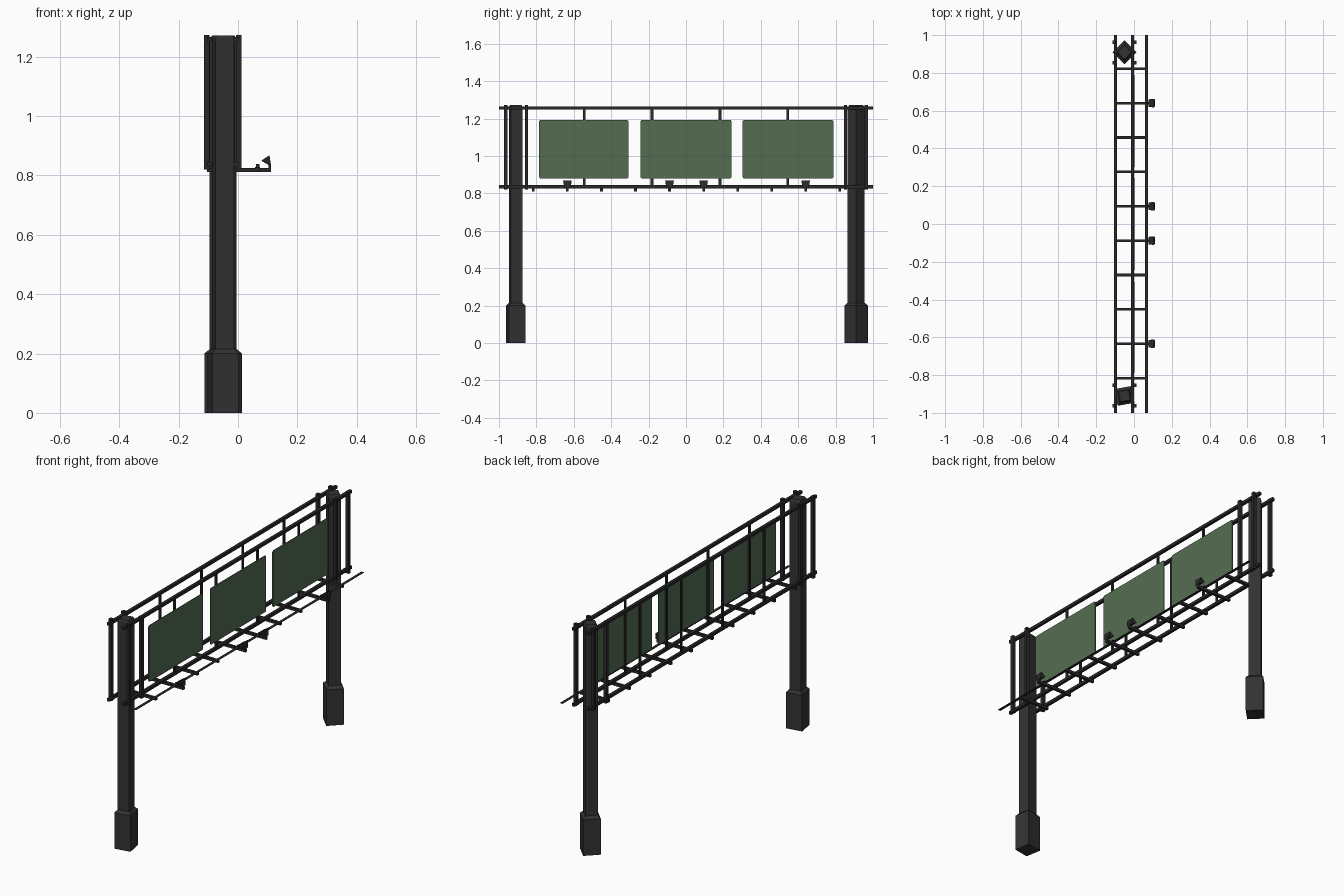
import bpy, bmesh, math
from mathutils import Matrix, Vector

cube = bpy.data.objects.get("Cube")
if cube:
    bpy.data.objects.remove(cube, do_unlink=True)


def make_material(name, color):
    mat = bpy.data.materials.new(name)
    mat.use_nodes = True
    rgba = (*color, 1)
    mat.diffuse_color = rgba
    mat.node_tree.nodes["Principled BSDF"].inputs["Base Color"].default_value = rgba
    return mat


post_grey = make_material("post grey", (0.032, 0.032, 0.032))
rail_grey = make_material("rail dark grey", (0.022, 0.022, 0.022))
sign_green = make_material("sign green", (0.09, 0.155, 0.083))


def finish(name, bm, mat):
    bmesh.ops.recalc_face_normals(bm, faces=bm.faces)
    mesh = bpy.data.meshes.new(name)
    bm.to_mesh(mesh)
    bm.free()
    mesh.materials.append(mat)
    obj = bpy.data.objects.new(name, mesh)
    bpy.context.collection.objects.link(obj)
    return obj


def box(name, x, y, z, mat):
    """Box from (low, high) pairs on each axis."""
    bm = bmesh.new()
    low, high = Vector((x[0], y[0], z[0])), Vector((x[1], y[1], z[1]))
    place = Matrix.Translation((low + high) / 2) @ Matrix.Diagonal((*(high - low), 1))
    bmesh.ops.create_cube(bm, size=1, matrix=place)
    return finish(name, bm, mat)


def around(center, size):
    return center - size / 2, center + size / 2


def post(name, y, turn):
    """Square post with a wider foot and a chamfered top."""
    bm = bmesh.new()
    rings = []
    for z, side in ((0, 0.09), (0.2, 0.09), (0.215, 0.064), (1.262, 0.064), (1.272, 0.052)):
        radius = side / math.sqrt(2)
        angles = [turn + math.pi / 4 + k * math.pi / 2 for k in range(4)]
        rings.append([bm.verts.new((POST_X + radius * math.cos(a), y + radius * math.sin(a), z))
                      for a in angles])
    for lower, upper in zip(rings, rings[1:]):
        for k in range(4):
            n = (k + 1) % 4
            bm.faces.new((lower[k], lower[n], upper[n], upper[k]))
    bm.faces.new(rings[0])
    bm.faces.new(rings[-1])
    finish(name, bm, post_grey)


def lamp(y):
    """Wedge floodlight, narrower towards its foot."""
    bm = bmesh.new()
    profile = ((0.078, 0.85, 0.02), (0.106, 0.868, 0.023), (0.112, 0.83, 0.015))
    sides = [[bm.verts.new((x, y + s * half, z)) for x, z, half in profile] for s in (-1, 1)]
    for side in sides:
        bm.faces.new(side)
    for k in range(3):
        n = (k + 1) % 3
        bm.faces.new((sides[0][k], sides[0][n], sides[1][n], sides[1][k]))
    finish("lamp_head", bm, rail_grey)
    box("lamp_stem", (0.102, 0.111), around(y, 0.012), (0.824, 0.84), rail_grey)
    box("lamp_bracket", (0.06, 0.073), around(y, 0.012), (0.824, 0.838), rail_grey)


def sign(y):
    """Thin panel with slightly clipped corners."""
    panel = box("sign_panel", (-0.002, 0.002), y, (0.88, 1.193), sign_green)
    bm = bmesh.new()
    bm.from_mesh(panel.data)
    corners = [e for e in bm.edges if abs(e.verts[0].co.x - e.verts[1].co.x) > 0.003]
    bmesh.ops.bevel(bm, geom=corners, offset=0.008, segments=2, affect='EDGES', profile=0.5)
    bm.to_mesh(panel.data)
    bm.free()


POST_X = -0.05
RAIL_XS = (-0.097, -0.007)
BAR = 0.016

# Posts
post("front_post", -0.91, math.radians(10))
post("back_post", 0.91, math.radians(45))

# Long rails and their uprights
for x in RAIL_XS:
    for z in (0.837, 1.258):
        box("long_rail", around(x, BAR), (-1, 1), around(z, BAR), rail_grey)
    for y in (-0.545, -0.182, 0.182, 0.545):
        box("thin_upright", around(x - 0.001, 0.008), around(y, 0.014), (0.837, 1.258), rail_grey)

# Clamping uprights on both sides of each post
for x in (-0.105, 0.003):
    for side in (-1, 1):
        for y in (0.853, 0.963):
            box("clamp_upright", around(x, 0.018), around(side * y, 0.018),
                (0.82, 1.274), rail_grey)

# Cross arms, some carrying a lamp
for k in range(10):
    y = 0.003 + (k - 4.5) * 0.182
    has_lamp = k in (1, 4, 5, 8)
    box("cross_arm", (-0.105, 0.112 if has_lamp else 0.072), around(y, 0.014),
        (0.811, 0.826), rail_grey)
    if has_lamp:
        lamp(y)

# Flat walkway edge strip
box("walkway_strip", around(0.066, BAR), (-1, 1), (0.826, 0.828), rail_grey)

# Sign panels
for span in ((-0.785, -0.308), (-0.243, 0.243), (0.303, 0.788)):
    sign(span)
